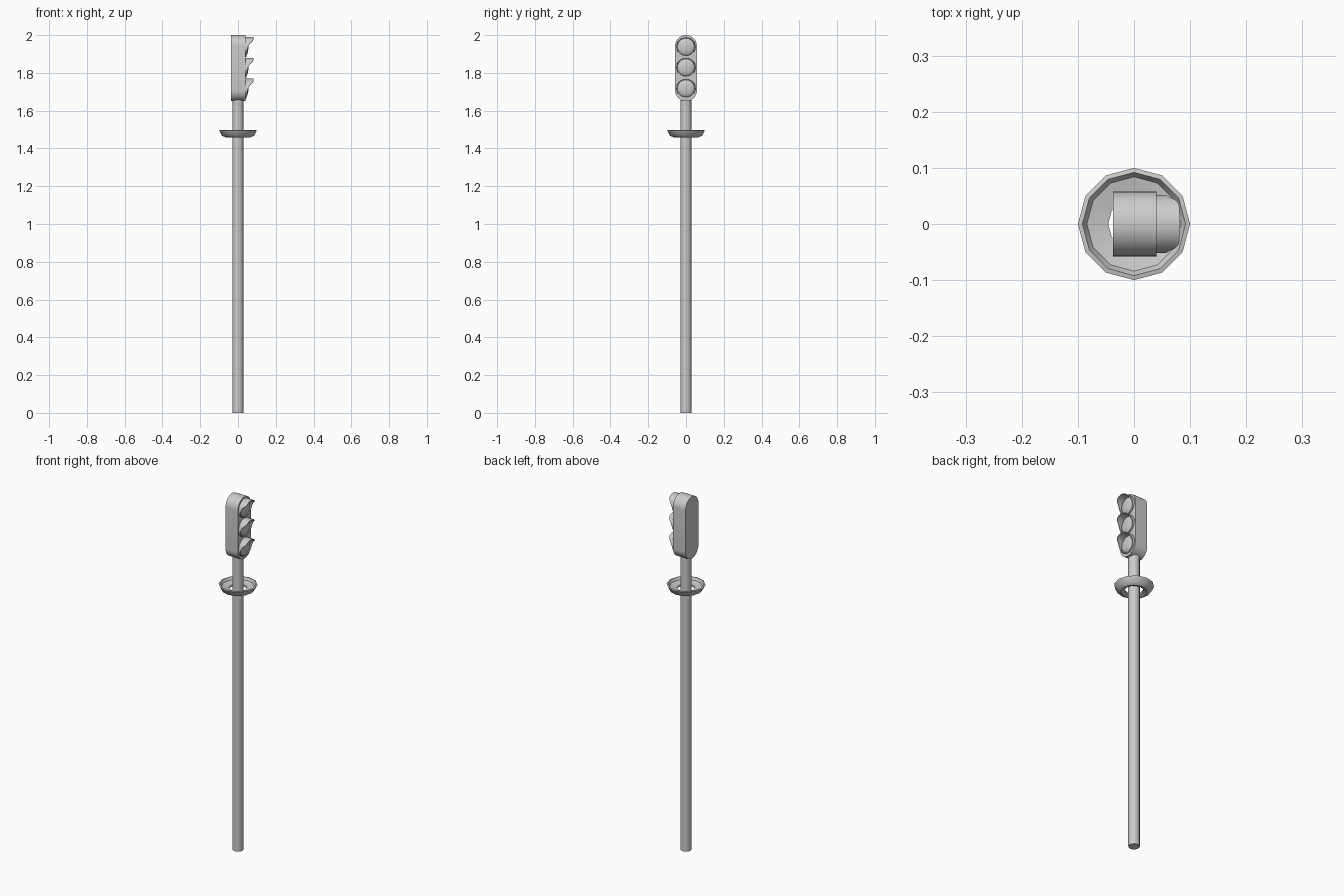
import bpy, bmesh, math

if "Cube" in bpy.data.objects:
    bpy.data.objects.remove(bpy.data.objects["Cube"])

LAMP_Z = (1.937, 1.828, 1.717)
FACE_X = 0.04


def make(name, verts, faces, smooth=30):
    mesh = bpy.data.meshes.new(name)
    mesh.from_pydata(verts, [], faces)
    bm = bmesh.new()
    bm.from_mesh(mesh)
    bmesh.ops.recalc_face_normals(bm, faces=bm.faces)
    bm.to_mesh(mesh)
    bm.free()
    ob = bpy.data.objects.new(name, mesh)
    bpy.context.collection.objects.link(ob)
    bpy.ops.object.select_all(action='DESELECT')
    ob.select_set(True)
    bpy.context.view_layer.objects.active = ob
    bpy.ops.object.shade_smooth_by_angle(angle=math.radians(smooth))
    return ob


def bridge(rows, n, closed=False):
    """Quads joining consecutive rings of n vertices."""
    last = rows if closed else rows - 1
    return [(r * n + i, r * n + (i + 1) % n,
             (r + 1) % rows * n + (i + 1) % n, (r + 1) % rows * n + i)
            for r in range(last) for i in range(n)]


def lathe(name, profile, n, closed=False, caps=False):
    """Spin an (r, z) profile about the z axis."""
    verts = [(r * math.cos(math.tau * i / n), r * math.sin(math.tau * i / n), z)
             for r, z in profile for i in range(n)]
    faces = bridge(len(profile), n, closed)
    if caps:
        faces += [tuple(range(n)), tuple(range(len(verts) - n, len(verts)))]
    return make(name, verts, faces, 40)


# Pole
lathe("pole", [(0.029, 0), (0.029, 1.68)], 12, caps=True)

# Hand guard ring: shallow dish with an open middle
lathe("guard_ring", [(0.046, 1.467), (0.066, 1.459), (0.086, 1.468), (0.1, 1.496),
                     (0.092, 1.498), (0.084, 1.484), (0.046, 1.476)], 12, closed=True)

# Capsule-shaped lamp housing
R, N = 0.058, 16
outline = []
for zc, start in ((2.0 - R, 0), (1.65 + R, math.pi)):
    for i in range(N + 1):
        a = start + math.pi * i / N
        outline.append((R * math.cos(a), zc + R * math.sin(a)))
n = len(outline)
verts = [(x, y, z) for x in (-0.037, FACE_X) for y, z in outline]
make("housing", verts, bridge(2, n) + [tuple(range(n)), tuple(range(n, 2 * n))])

# Visor depth by angle from the top, in degrees
DEPTH = [(0, 0.042), (42, 0.041), (55, 0.034), (68, 0.023), (90, 0.013),
         (120, 0.008), (180, 0.004)]


def visor_depth(deg):
    for (a0, d0), (a1, d1) in zip(DEPTH, DEPTH[1:]):
        if deg <= a1:
            return d0 + (d1 - d0) * (deg - a0) / (a1 - a0)
    return DEPTH[-1][1]


SEG = 32
for k, zc in enumerate(LAMP_Z):
    # Domed lens
    verts = []
    for s in range(5):
        t = math.pi / 2 * s / 5
        for i in range(SEG):
            a = math.tau * i / SEG
            r = 0.046 * math.cos(t)
            verts.append((FACE_X + 0.015 * math.sin(t), r * math.sin(a), zc + r * math.cos(a)))
    make(f"lens_{k + 1}", verts, bridge(5, SEG) + [tuple(range(4 * SEG, 5 * SEG))], 50)

    # Visor hood with a swept front edge
    verts = []
    for r, front in ((0.052, 0), (0.052, 1), (0.048, 1), (0.048, 0)):
        for i in range(SEG):
            a = math.tau * i / SEG
            deg = min(360 * i / SEG, 360 - 360 * i / SEG)
            x = FACE_X + visor_depth(deg) if front else FACE_X - 0.002
            verts.append((x, r * math.sin(a), zc + r * math.cos(a)))
    make(f"visor_{k + 1}", verts, bridge(4, SEG, closed=True))
